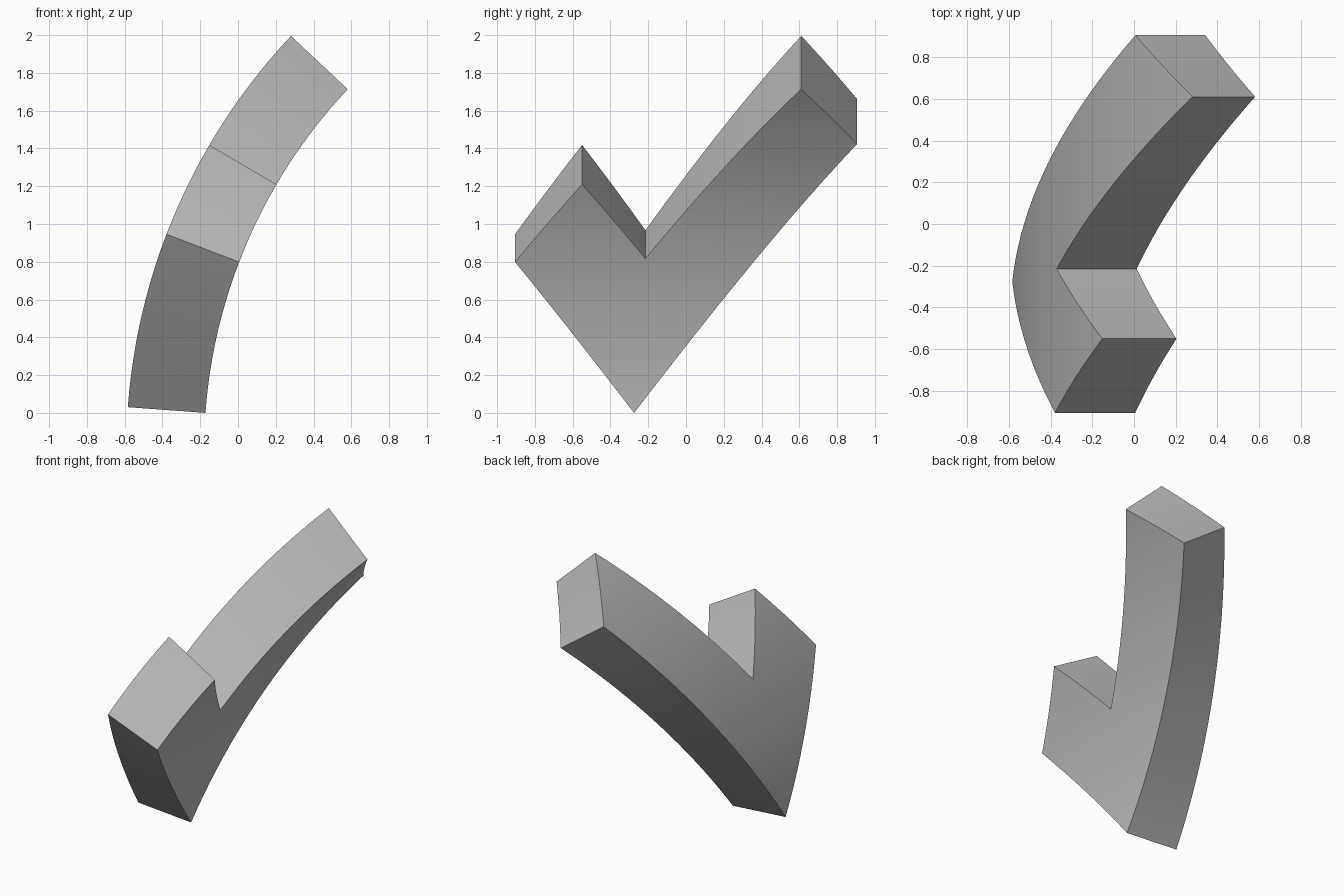
import bpy, bmesh
from math import sin, cos, radians
from mathutils import Vector

cube = bpy.data.objects.get("Cube")
if cube:
    bpy.data.objects.remove(cube, do_unlink=True)

# Plain grey material
grey = bpy.data.materials.new("plain_grey")
grey.use_nodes = True
colour = (0.5, 0.5, 0.5, 1)
grey.diffuse_color = colour
grey.node_tree.nodes["Principled BSDF"].inputs["Base Color"].default_value = colour

# Flat tick outline: (y, angle round the bend in degrees)
outline = [(-0.275, 4.2), (0.905, 35.55), (0.61, 43.25),
           (-0.215, 21.4), (-0.55, 30.35), (-0.905, 21.0)]
inner_radius, thickness = 2.8, 0.412
centre_x, centre_z = 2.62, -0.205

bm = bmesh.new()
face = bm.faces.new([bm.verts.new((0, y, a)) for y, a in outline])
slab = bmesh.ops.extrude_face_region(bm, geom=[face], use_keep_orig=True)
for v in slab["geom"]:
    if isinstance(v, bmesh.types.BMVert):
        v.co.x += thickness

# Slice the slab across its height so that it can bend
slices = 26
for i in range(1, slices):
    bmesh.ops.bisect_plane(bm, geom=bm.verts[:] + bm.edges[:] + bm.faces[:],
                           plane_co=(0, 0, 4.2 + 39.05 * i / slices),
                           plane_no=(0, 0, 1), dist=1e-5)

# Bend it round a horizontal axis
for v in bm.verts:
    radius, angle = inner_radius + v.co.x, radians(v.co.z)
    v.co = Vector((centre_x - radius * cos(angle), v.co.y,
                   centre_z + radius * sin(angle)))
bmesh.ops.recalc_face_normals(bm, faces=bm.faces[:])

mesh = bpy.data.meshes.new("curved_tick")
bm.to_mesh(mesh)
bm.free()
mesh.materials.append(grey)
tick = bpy.data.objects.new("curved_tick", mesh)
bpy.context.collection.objects.link(tick)

# Smooth bend, sharp rims
bpy.ops.object.select_all(action="DESELECT")
tick.select_set(True)
bpy.context.view_layer.objects.active = tick
bpy.ops.object.shade_smooth_by_angle(angle=radians(30))
